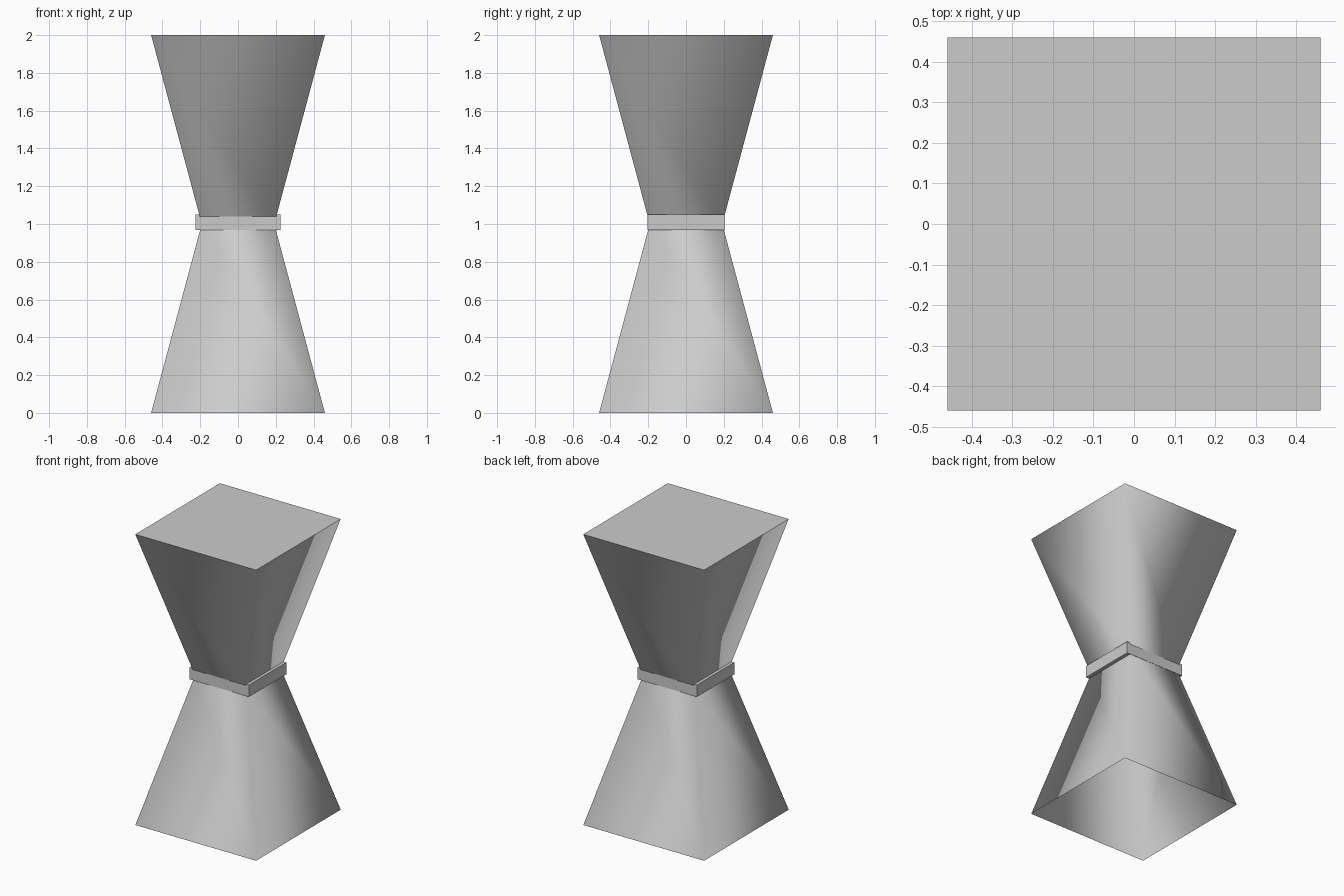
import bpy
from math import radians, sqrt

if "Cube" in bpy.data.objects:
    bpy.data.objects.remove(bpy.data.objects["Cube"])

END, WAIST = 0.46, 0.192  # half widths


def tapered_shell(name, z0, z1, half0, half1):
    # open four-sided frustum, shaded smooth around the corners
    bpy.ops.mesh.primitive_cone_add(
        vertices=4, radius1=half0 * sqrt(2), radius2=half1 * sqrt(2),
        depth=z1 - z0, end_fill_type='NOTHING',
        location=(0, 0, (z0 + z1) / 2), rotation=(0, 0, radians(45)))
    ob = bpy.context.object
    ob.name = name
    bpy.ops.object.transform_apply(location=False, rotation=True, scale=True)
    bpy.ops.object.shade_smooth()
    return ob


# Body: base flares down (open underneath), upper part flares up
tapered_shell("lower_body", 0, 1, END, WAIST)
tapered_shell("upper_body", 1, 2, WAIST, END)

# Flat top
bpy.ops.mesh.primitive_plane_add(size=2 * END, location=(0, 0, 2))
bpy.context.object.name = "top_panel"

# Waist band, slightly wider in x
bpy.ops.mesh.primitive_cube_add(size=1, location=(0, 0, 1.008))
band = bpy.context.object
band.name = "waist_band"
band.scale = (0.452, 0.405, 0.082)
bpy.ops.object.transform_apply(location=False, rotation=False, scale=True)
